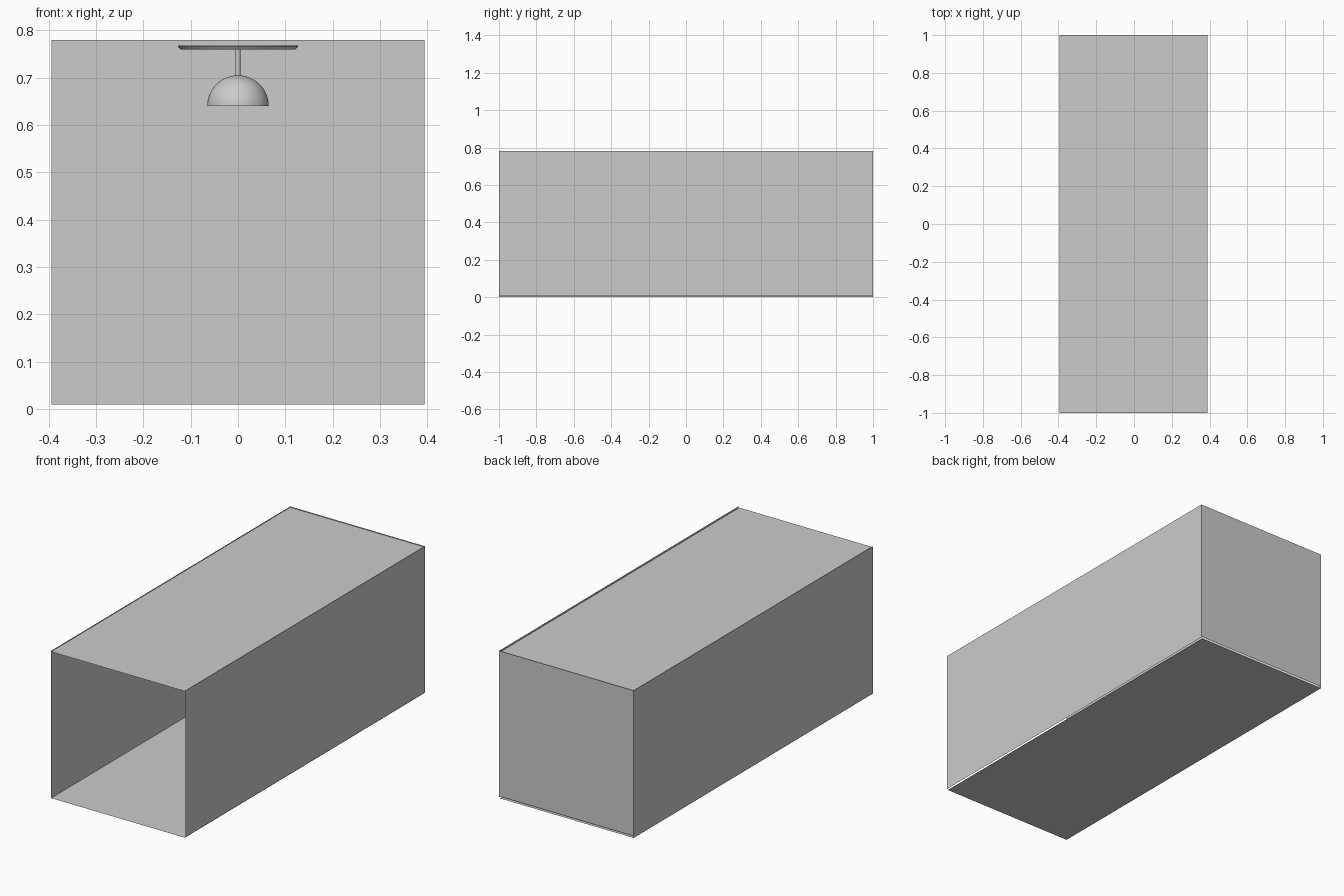
import bpy, bmesh, math

if "Cube" in bpy.data.objects:
    bpy.data.objects.remove(bpy.data.objects["Cube"])


def panel(name, corners):
    """Single flat quad."""
    mesh = bpy.data.meshes.new(name)
    mesh.from_pydata(corners, [], [(0, 1, 2, 3)])
    obj = bpy.data.objects.new(name, mesh)
    bpy.context.collection.objects.link(obj)
    return obj


def lathe(name, profile, segments=48):
    """Spin an (r, z) profile around the z axis."""
    bm = bmesh.new()
    verts = [bm.verts.new((r, 0, z)) for r, z in profile]
    edges = [bm.edges.new(pair) for pair in zip(verts, verts[1:])]
    bmesh.ops.spin(bm, geom=verts + edges, axis=(0, 0, 1), cent=(0, 0, 0),
                   angle=math.tau, steps=segments, use_duplicate=False)
    bmesh.ops.remove_doubles(bm, verts=bm.verts, dist=1e-5)
    bmesh.ops.recalc_face_normals(bm, faces=bm.faces)
    mesh = bpy.data.meshes.new(name)
    bm.to_mesh(mesh)
    bm.free()
    obj = bpy.data.objects.new(name, mesh)
    bpy.context.collection.objects.link(obj)
    bpy.ops.object.select_all(action='DESELECT')
    obj.select_set(True)
    bpy.context.view_layer.objects.active = obj
    bpy.ops.object.shade_smooth_by_angle(angle=math.radians(35))
    return obj


W, H, L = 0.394, 0.78, 1.0

# Room shell: thin panels, open at the front
for name, z in (("floor", 0.0), ("ceiling", H - 0.005)):
    panel(name, [(-W, -L, z), (W - 0.005, -L, z), (W - 0.005, L, z), (-W, L, z)])
for name, x, z in (("left_wall", -W, 0.0), ("right_wall", W, 0.005)):
    panel(name, [(x, -L, z), (x, L, z), (x, L, H), (x, -L, H)])
panel("back_wall", [(-W, L, 0.01), (W, L, 0.01), (W, L, H), (-W, L, H)])

# Pendant lamp: ceiling plate, rod and dome shade
lathe("lamp_plate", [(0, 0.768), (0.127, 0.768), (0.127, 0.766), (0.121, 0.759), (0, 0.759)])
lathe("lamp_rod", [(0, 0.76), (0.005, 0.76), (0.005, 0.702), (0, 0.702)], 24)
R = 0.065
dome = [(R * math.sin(a * math.pi / 32), 0.64 + R * math.cos(a * math.pi / 32)) for a in range(17)]
lathe("lamp_shade", dome)
